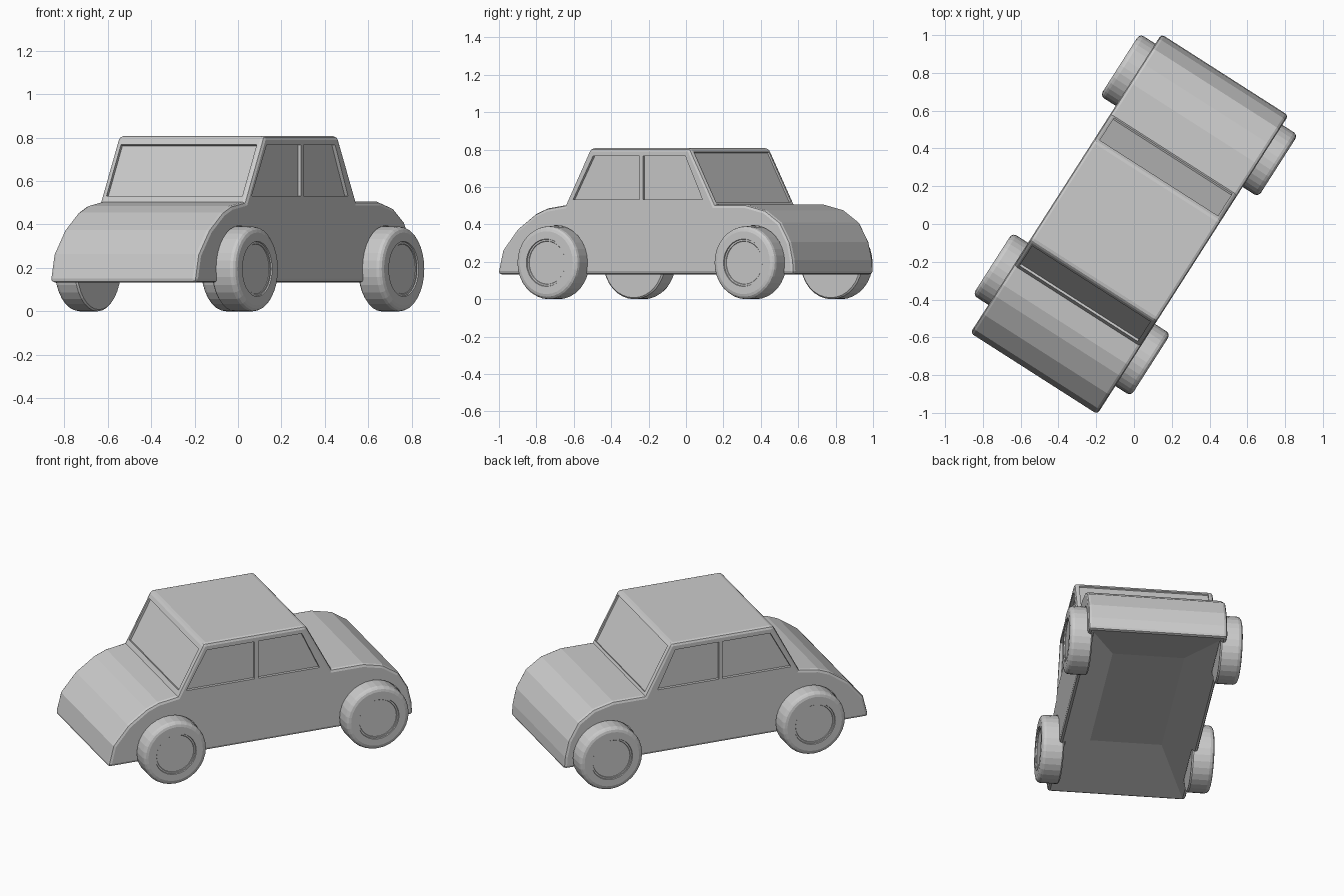
import bpy, bmesh
from math import radians, pi
from mathutils import Vector, Matrix

if "Cube" in bpy.data.objects:
    bpy.data.objects.remove(bpy.data.objects["Cube"])

# Car space: x = width, y = length (front is -y); the whole car is turned about z
TURN = Matrix.Rotation(radians(-32.6), 4, 'Z') @ Matrix.Translation((-0.02, 0, 0))
HALF = 0.399
AXLES = (("front", -0.581), ("rear", 0.67))
RADIUS = 0.195


def finish(bm, name):
    bmesh.ops.recalc_face_normals(bm, faces=bm.faces)
    me = bpy.data.meshes.new(name)
    bm.to_mesh(me)
    bm.free()
    ob = bpy.data.objects.new(name, me)
    bpy.context.collection.objects.link(ob)
    ob.matrix_world = TURN
    return ob


def prism(bm, points, offset):
    """Extrude a polygon along an offset and close it."""
    face = bm.faces.new([bm.verts.new(p) for p in points])
    new = bmesh.ops.extrude_face_region(bm, geom=[face], use_keep_orig=True)['geom']
    bmesh.ops.translate(bm, vec=offset, verts=[v for v in new if isinstance(v, bmesh.types.BMVert)])


# Body: side profile extruded across the width, convex edges rounded
profile = [(-0.957, 0.133), (-0.925, 0.263), (-0.832, 0.375), (-0.717, 0.456),
           (-0.645, 0.485), (-0.527, 0.503), (-0.368, 0.807), (0.265, 0.807),
           (0.424, 0.505), (0.62, 0.505), (0.742, 0.475), (0.838, 0.41),
           (0.898, 0.305), (0.92, 0.21), (0.926, 0.133)]
bm = bmesh.new()
prism(bm, [(-HALF, y, z) for y, z in profile], (2 * HALF, 0, 0))
bmesh.ops.recalc_face_normals(bm, faces=bm.faces)
sharp = [e for e in bm.edges if e.calc_face_angle_signed() > radians(32)]
bmesh.ops.bevel(bm, geom=sharp, offset=0.018, offset_type='OFFSET', segments=2,
                profile=0.5, affect='EDGES')

# Hollowed underside
bm.normal_update()
floor = max((f for f in bm.faces if f.normal.z < -0.99), key=lambda f: f.calc_area())
mid = floor.calc_center_median()
new = bmesh.ops.extrude_face_region(bm, geom=[floor])['geom']
if floor.is_valid:
    bm.faces.remove(floor)
for v in new:
    if isinstance(v, bmesh.types.BMVert):
        v.co = mid + (v.co - mid) * 0.54 + Vector((0, 0, 0.1))
body = finish(bm, "car_body")

# Side window recesses
bm = bmesh.new()
side_windows = [[(-0.475, 0.532), (-0.348, 0.765), (-0.053, 0.765), (-0.053, 0.532)],
                [(-0.031, 0.532), (-0.031, 0.765), (0.238, 0.765), (0.347, 0.532)]]
for s in (-1, 1):
    for pts in side_windows:
        prism(bm, [(s * (HALF - 0.018), y, z) for y, z in pts], (s * 0.1, 0, 0))

# Windscreen and rear window recesses: lower edge, upper edge, span along the slope
for low, high, t0, t1, depth in (((-0.527, 0.503), (-0.368, 0.807), 0.09, 0.87, 0.014),
                                 ((0.424, 0.505), (0.265, 0.807), 0.05, 0.93, 0.01)):
    a, b = Vector((0, *low)), Vector((0, *high))
    d = b - a
    out = Vector((0, -d.z, abs(d.y))).normalized()
    if low[0] > 0:
        out.y = -out.y
    p, q = a + d * t0 - out * depth, a + d * t1 - out * depth
    w = Vector((HALF - 0.028, 0, 0))
    prism(bm, [p - w, p + w, q + w, q - w], out * 0.04)

# Wheel arches
for _, y in AXLES:
    for s in (-1, 1):
        place = Matrix.Translation((s * 0.413, y, RADIUS)) @ Matrix.Rotation(pi / 2, 4, 'Y')
        bmesh.ops.create_cone(bm, cap_ends=True, segments=32, radius1=RADIUS + 0.004,
                              radius2=RADIUS + 0.004, depth=0.1, matrix=place)
cutter = finish(bm, "body_cutter")
cutter.hide_render = True
cut = body.modifiers.new("cuts", 'BOOLEAN')
cut.object, cut.operation, cut.solver = cutter, 'DIFFERENCE', 'EXACT'

# Bake the body and drop the cutter
bpy.context.view_layer.update()
baked = bpy.data.meshes.new_from_object(body.evaluated_get(bpy.context.evaluated_depsgraph_get()))
body.modifiers.clear()
body.data = baked
bpy.data.objects.remove(cutter)

# Wheels: turned tyre with a slightly sunken hub disc
tyre = [(0, 0), (0.187, 0), (0.195, 0.008), (0.195, 0.104), (0.191, 0.117), (0.182, 0.125),
        (0.168, 0.129), (0.127, 0.129), (0.125, 0.123), (0.116, 0.123), (0.114, 0.12), (0, 0.12)]
for end, y in AXLES:
    for side, s in (("left", -1), ("right", 1)):
        bm = bmesh.new()
        ring = [bm.verts.new((s * (0.368 + w), y, RADIUS + r)) for r, w in tyre]
        edges = [bm.edges.new(e) for e in zip(ring, ring[1:])]
        bmesh.ops.spin(bm, geom=ring + edges, cent=(0, y, RADIUS), axis=(1, 0, 0),
                       angle=2 * pi, steps=32)
        bmesh.ops.remove_doubles(bm, verts=bm.verts, dist=0.0005)
        finish(bm, f"{end}_{side}_wheel")
